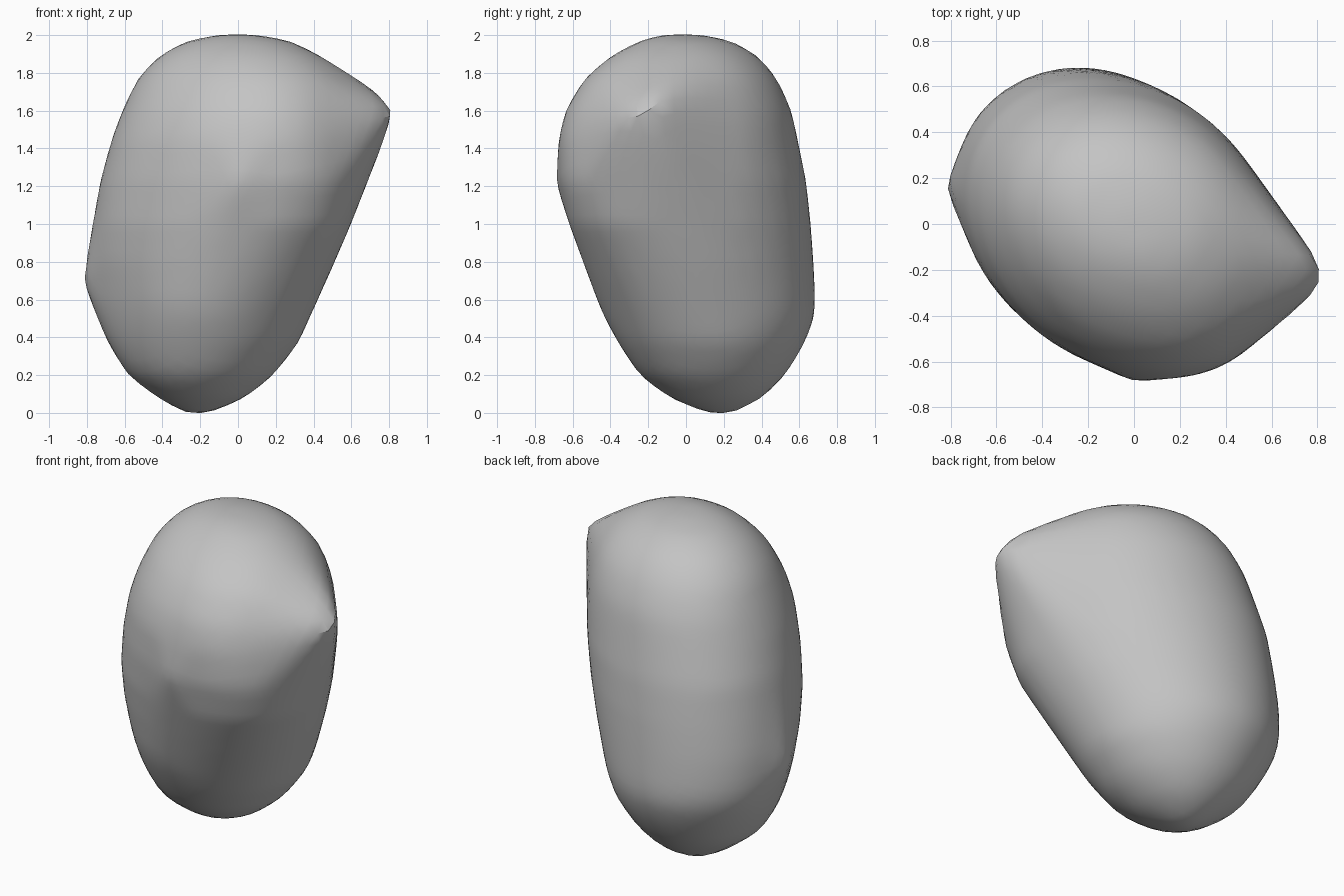
import bpy, bmesh, math
from mathutils import Vector
from mathutils.bvhtree import BVHTree

cube = bpy.data.objects.get("Cube")
if cube:
    bpy.data.objects.remove(cube)

# Horizontal sections of the body: height, x from, x to, y from, y to
SECTIONS = [
    (-.008, -.28, -.16, .12, .25), (.08, -.43, .04, -.09, .41),
    (.2, -.59, .19, -.25, .53), (.37, -.695, .32, -.36, .63),
    (.5, -.755, .37, -.43, .68), (.6, -.785, .41, -.47, .685),
    (.8, -.79, .485, -.535, .675), (1.0, -.765, .55, -.6, .66),
    (1.23, -.73, .61, -.655, .635), (1.45, -.67, .63, -.67, .59),
    (1.6, -.615, .62, -.64, .56), (1.77, -.535, .57, -.54, .485),
    (1.89, -.425, .44, -.4, .385), (1.97, -.275, .28, -.25, .245),
    (2.003, -.1, .1, -.13, .08),
]
# Swellings and dents: heading, amount, height, spread, sharpness
LOBES = [(-30, .07, 1.05, .35, 3), (215, -.05, .6, .25, 6), (45, .02, 1.3, .5, 4)]
# Pinched corner, front bump and side bump
POINTS = [(.835, -.2, 1.595), (.8, -.16, 1.665), (.825, -.27, 1.6), (.79, -.31, 1.56),
          (0, -.69, 1.22), (-.825, .16, .7)]
SEGMENTS = 40


def swell(t, z):
    """Radial scale of a section at angle t and height z."""
    total = 1
    for heading, amount, height, spread, sharpness in LOBES:
        facing = max(0, math.cos(t - math.radians(heading)))
        total += amount * facing ** sharpness * math.exp(-((z - height) / spread) ** 2) * 1.5
    return total


def envelope():
    """Tight skin around the skewed oval sections and the corner points."""
    bm = bmesh.new()
    for z, x0, x1, y0, y1 in SECTIONS:
        skew = -.2 * min(1, max(0, z) / 1.2)
        for i in range(SEGMENTS):
            t = math.tau * i / SEGMENTS
            c, s = math.cos(t), math.sin(t)
            r = swell(t, z)
            bm.verts.new(((x0 + x1) / 2 + (x1 - x0) / 2 * r * c,
                          (y0 + y1) / 2 + (y1 - y0) / 2 * r * (skew * c + math.sqrt(1 - skew ** 2) * s), z))
    for p in POINTS:
        bm.verts.new(p)
    bmesh.ops.convex_hull(bm, input=bm.verts)
    bmesh.ops.triangulate(bm, faces=bm.faces)
    tree = BVHTree.FromBMesh(bm)
    bm.free()
    return tree


# Even ball pulled onto the skin
skin = envelope()
centre = Vector((0, 0, 1))
bm = bmesh.new()
bmesh.ops.create_icosphere(bm, subdivisions=5, radius=1)
for v in bm.verts:
    hit = skin.ray_cast(centre, v.co.normalized())[0]
    v.co = hit if hit else centre + v.co
# Snap the nearest vertex to each corner so it stays crisp
for p in POINTS:
    min(bm.verts, key=lambda v: (v.co - Vector(p)).length).co = p
bmesh.ops.recalc_face_normals(bm, faces=bm.faces)
mesh = bpy.data.meshes.new("pebble_body")
bm.to_mesh(mesh)
bm.free()

grey = bpy.data.materials.new("stone grey")
grey.use_nodes = True
colour = (.55, .55, .55, 1)
grey.diffuse_color = colour
grey.node_tree.nodes["Principled BSDF"].inputs["Base Color"].default_value = colour
mesh.materials.append(grey)

pebble = bpy.data.objects.new("pebble_body", mesh)
bpy.context.collection.objects.link(pebble)
bpy.context.view_layer.objects.active = pebble
pebble.select_set(True)
bpy.ops.object.shade_smooth_by_angle(angle=math.radians(50))

# Soften the facets of the skin
soften = pebble.modifiers.new("soften", "SMOOTH")
soften.factor = .5
soften.iterations = 3
